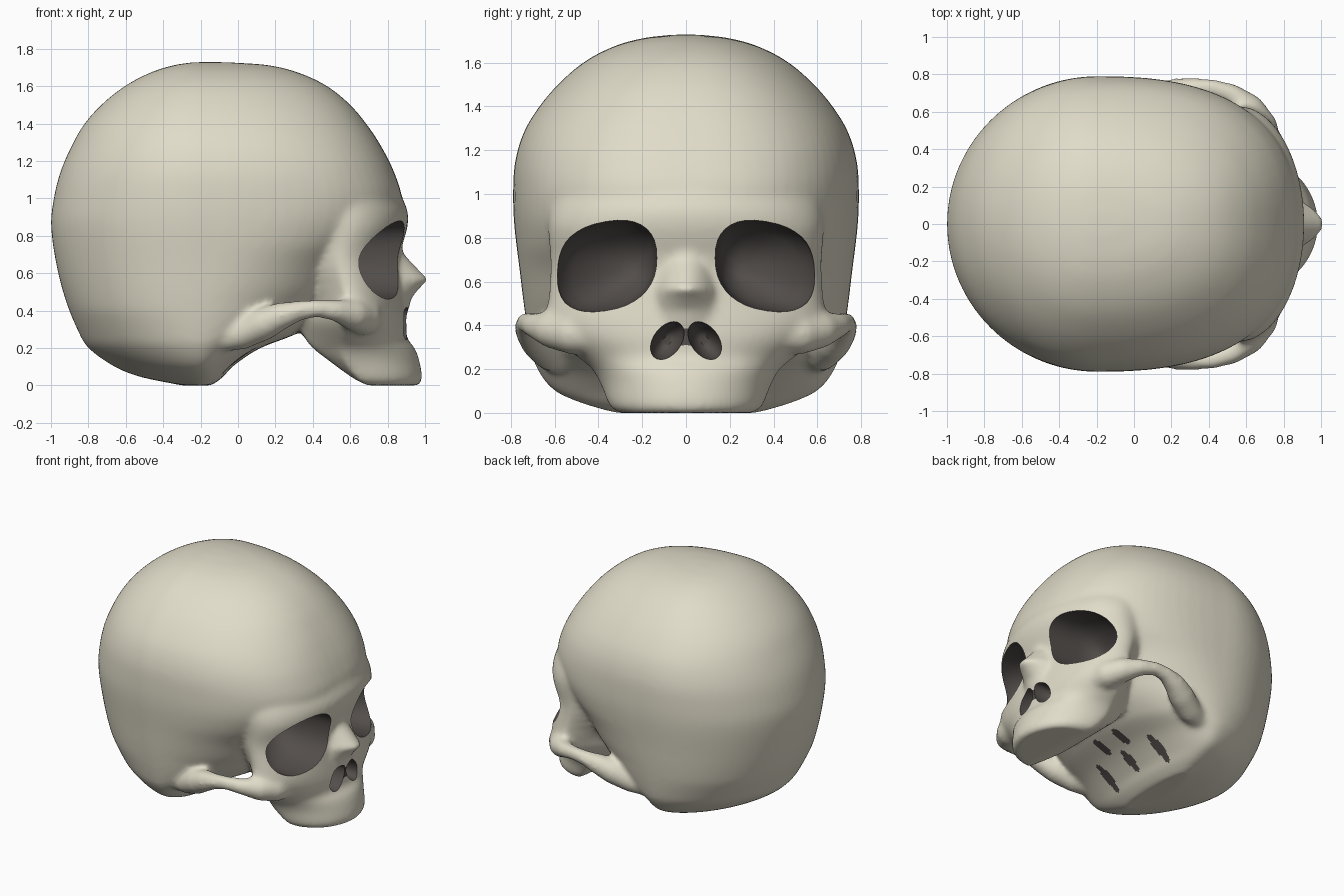
import bpy, bmesh, math

if "Cube" in bpy.data.objects:
    bpy.data.objects.remove(bpy.data.objects["Cube"])


def material(name, rgb):
    m = bpy.data.materials.new(name)
    m.diffuse_color = (*rgb, 1)
    m.use_nodes = True
    m.node_tree.nodes["Principled BSDF"].inputs["Base Color"].default_value = m.diffuse_color
    return m


BONE = material("bone", (0.75, 0.715, 0.585))
DARK = material("dark_hollow", (0.085, 0.075, 0.07))


def loft(name, rings, mat):
    """Skin a list of equal-length point rings and cap both ends."""
    bm = bmesh.new()
    loops = [[bm.verts.new(p) for p in r] for r in rings]
    n = len(loops[0])
    for a, b in zip(loops, loops[1:]):
        for i in range(n):
            bm.faces.new((a[i], a[(i + 1) % n], b[(i + 1) % n], b[i]))
    bm.faces.new(loops[0])
    bm.faces.new(loops[-1])
    bmesh.ops.recalc_face_normals(bm, faces=bm.faces)
    me = bpy.data.meshes.new(name)
    bm.to_mesh(me)
    bm.free()
    me.materials.append(mat)
    ob = bpy.data.objects.new(name, me)
    bpy.context.collection.objects.link(ob)
    return ob


def refine(rows, n=5):
    """Smoothly interpolate table rows with cubics through their first value (height)."""
    def slope(i, c):
        a, b = rows[max(i - 1, 0)], rows[min(i + 1, len(rows) - 1)]
        return (b[c] - a[c]) / (b[0] - a[0])
    out = []
    for i in range(len(rows) - 1):
        p, q = rows[i], rows[i + 1]
        h = q[0] - p[0]
        for k in range(n):
            t = k / n
            out.append([p[0] + h * t] + [
                (2*t**3 - 3*t*t + 1) * p[c] + (t**3 - 2*t*t + t) * h * slope(i, c)
                + (3*t*t - 2*t**3) * q[c] + (t**3 - t*t) * h * slope(i + 1, c)
                for c in range(1, len(p))])
    return out + [list(rows[-1])]


def spow(v, e):
    return math.copysign(abs(v) ** e, v)


def ramp(v, a, b):
    return min(1, max(0, (v - a) / (b - a)))


def cranium_ring(z, xb, xf, w):
    xm = -0.2
    front = 2 / (2.0 + 0.5 * ramp(z, 0.45, 0.75) - 0.2 * ramp(z, 1.2, 1.6))
    back = 2 / (1.6 + 0.4 * ramp(z, 0.05, 0.4))
    pts = []
    for i in range(72):
        t = math.tau * i / 72
        c, s = math.cos(t), math.sin(t)
        e, reach = (front, xf - xm) if c > 0 else (back, xm - xb)
        pts.append((xm + reach * spow(c, e), w * spow(s, e), z))
    return pts


def face_ring(z, xb, xf, xs, w, wb, p=1):
    pts = []
    for i in range(37):
        t = math.radians(-90 + 5 * i)
        pts.append((xs + (xf - xs) * max(0, math.cos(t)) ** p, w * math.sin(t), z))
    return pts + [(xb, wb, z), (xb, -wb, z)]


def tube(name, path):
    """Swept bar along (x, y, z, radius) points."""
    cu = bpy.data.curves.new(name, 'CURVE')
    cu.dimensions = '3D'
    cu.bevel_depth = 1
    cu.bevel_resolution = 4
    cu.use_fill_caps = True
    sp = cu.splines.new('POLY')
    sp.points.add(len(path) - 1)
    for p, (x, y, z, r) in zip(sp.points, path):
        p.co = (x, y, z, 1)
        p.radius = r
    ob = bpy.data.objects.new(name, cu)
    bpy.context.collection.objects.link(ob)
    return ob


def activate(obs):
    bpy.ops.object.select_all(action='DESELECT')
    for o in obs:
        o.select_set(True)
    bpy.context.view_layer.objects.active = obs[0]


def merge(obs):
    activate(obs)
    bpy.ops.object.convert(target='MESH')
    bpy.ops.object.join()
    return bpy.context.view_layer.objects.active


# Brain case: z, back x, front x, half width
cranium = loft("skull", [cranium_ring(*r) for r in refine((
    (0.0, -0.3, -0.14, 0.33), (0.045, -0.52, -0.08, 0.48),
    (0.1, -0.66, -0.03, 0.60), (0.2, -0.80, 0.12, 0.68), (0.28, -0.85, 0.32, 0.705),
    (0.45, -0.92, 0.55, 0.735), (0.65, -0.972, 0.66, 0.76), (0.86, -1.0, 0.84, 0.785),
    (1.0, -0.985, 0.875, 0.79), (1.14, -0.95, 0.835, 0.782), (1.28, -0.89, 0.765, 0.742),
    (1.4, -0.82, 0.685, 0.67), (1.51, -0.72, 0.59, 0.575), (1.61, -0.59, 0.46, 0.455),
    (1.68, -0.45, 0.30, 0.315), (1.715, -0.33, 0.14, 0.18), (1.728, -0.24, -0.06, 0.06)))], BONE)

# Face from teeth ridge to brow: z, back x, front x, side x, half width, back half width
face = loft("face", [face_ring(*r) for r in refine((
    (0.0, 0.70, 0.965, 0.68, 0.31, 0.26), (0.03, 0.63, 0.985, 0.64, 0.35, 0.28),
    (0.13, 0.49, 0.97, 0.57, 0.39, 0.28), (0.20, 0.40, 0.945, 0.56, 0.43, 0.28),
    (0.25, 0.36, 0.905, 0.56, 0.49, 0.28), (0.34, 0.32, 0.90, 0.57, 0.60, 0.30),
    (0.42, 0.35, 0.89, 0.58, 0.64, 0.36), (0.52, 0.35, 0.875, 0.57, 0.63, 0.44),
    (0.68, 0.32, 0.86, 0.54, 0.62, 0.54), (0.84, 0.28, 0.905, 0.56, 0.63, 0.62),
    (0.94, 0.25, 0.905, 0.52, 0.625, 0.66), (1.14, 0.20, 0.81, 0.45, 0.57, 0.62)), 3)], BONE)

# Nasal bones
nose = loft("nasal_bones", [face_ring(*r, 2.2) for r in (
    (0.38, 0.7, 0.905, 0.80, 0.21, 0.20), (0.47, 0.7, 0.93, 0.80, 0.20, 0.18),
    (0.53, 0.7, 0.98, 0.80, 0.18, 0.16), (0.565, 0.7, 1.022, 0.80, 0.17, 0.15),
    (0.60, 0.7, 0.985, 0.79, 0.16, 0.14), (0.70, 0.7, 0.89, 0.76, 0.15, 0.12),
    (0.78, 0.7, 0.86, 0.72, 0.12, 0.12))], BONE)

# Cheek arches
parts = [cranium, face, nose]
for s in (1, -1):
    parts.append(tube("cheek_arch", [(x, s * y, z, r) for x, y, z, r in (
        (-0.14, 0.57, 0.24, 0.07), (0.02, 0.62, 0.275, 0.085), (0.14, 0.67, 0.33, 0.09),
        (0.24, 0.71, 0.375, 0.074), (0.33, 0.728, 0.40, 0.054), (0.42, 0.728, 0.412, 0.048),
        (0.52, 0.695, 0.40, 0.058), (0.61, 0.62, 0.38, 0.085), (0.67, 0.52, 0.365, 0.10),
        (0.70, 0.42, 0.36, 0.09))]))
skull = merge(parts)

# Fuse and soften
rm = skull.modifiers.new("fuse", 'REMESH')
rm.mode = 'VOXEL'
rm.voxel_size = 0.015
sm = skull.modifiers.new("soften", 'SMOOTH')
sm.factor = 0.5
sm.iterations = 16

# Eye sockets: x, scale, inward shift; nostrils as leaning ellipsoids
cutters = []
for s in (1, -1):
    rings = []
    for x, k, shift in ((1.1, 1.04, 0), (0.85, 1.02, 0), (0.72, 1.0, 0), (0.62, 0.96, 0.005),
                        (0.55, 0.80, 0.035), (0.48, 0.52, 0.07), (0.44, 0.2, 0.1)):
        ring = []
        for i in range(36):
            t = math.tau * i / 36
            y = 0.23 * k * spow(math.cos(t), 0.84)
            z = 0.20 * k * spow(math.sin(t), 0.84) - 0.16 * y
            ring.append((x, s * (0.368 - shift + y), 0.67 + z))
        rings.append(ring)
    cutters.append(loft("socket_cutter", rings, DARK))
    rings = []
    for i in range(1, 12):
        a = math.pi * i / 12
        ring = []
        for j in range(24):
            y = 0.075 * math.sin(a) * math.cos(math.tau * j / 24)
            z = 0.085 * math.sin(a) * math.sin(math.tau * j / 24) - 0.3 * y
            ring.append((0.92 - 0.17 * math.cos(a), s * (0.086 + y - 0.12 * z), 0.33 + z))
        rings.append(ring)
    cutters.append(loft("nostril_cutter", rings, DARK))
cutter = merge(cutters)
cutter.hide_render = True
bo = skull.modifiers.new("hollows", 'BOOLEAN')
bo.operation = 'DIFFERENCE'
bo.solver = 'EXACT'
bo.material_mode = 'TRANSFER'
bo.object = cutter
activate([skull])
bpy.ops.object.convert(target='MESH')
skull = bpy.context.view_layer.objects.active
bpy.data.objects.remove(cutter)

# Dark slots on the underside and dark strip between the nostrils
me = skull.data
if DARK.name not in me.materials:
    me.materials.append(DARK)
dark = me.materials.find(DARK.name)
for f in me.polygons:
    c = f.center
    if f.normal.z < -0.3 and c.z < 0.5:
        for x, y, r in ((0.20, 0.1, 0.08), (0.01, 0.27, 0.10), (0.04, 0.0, 0.08)):
            if ((c.x - x) / r) ** 2 + ((abs(c.y) - y) / 0.033) ** 2 < 1:
                f.material_index = dark
    if c.x > 0.85 and abs(c.y) < 0.035 and 0.31 < c.z < 0.385:
        f.material_index = dark
bpy.ops.object.shade_smooth_by_angle(angle=math.radians(45))
